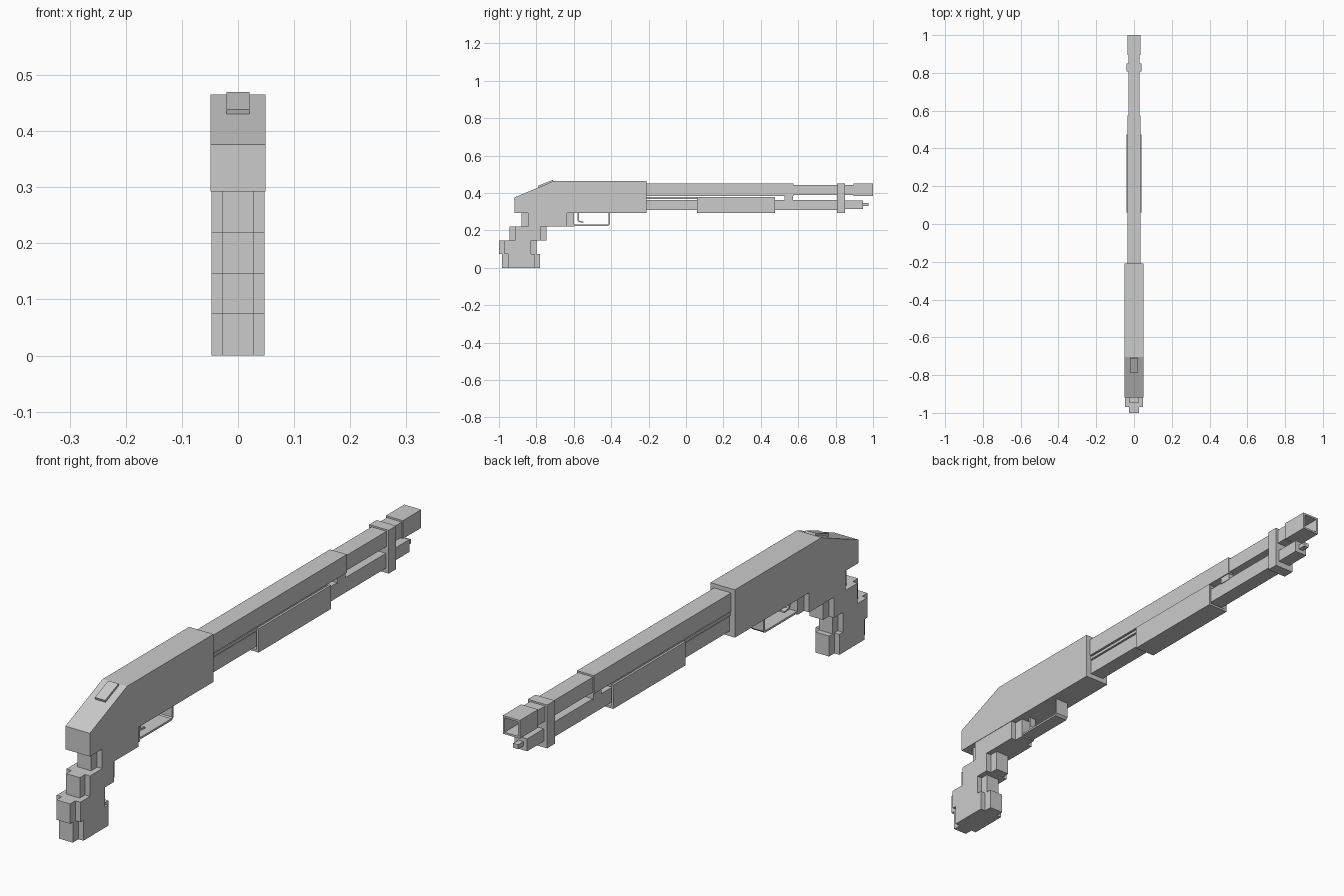
import bpy


def prism(name, axis, pts, a, b):
    """Extrude a closed 2D profile: axis 'x' takes (y, z) points, axis 'y' takes (x, z)."""
    def place(p, t):
        return (t, p[0], p[1]) if axis == 'x' else (p[0], t, p[1])
    n = len(pts)
    verts = [place(p, a) for p in pts] + [place(p, b) for p in pts]
    faces = [tuple(range(n)), tuple(range(2 * n - 1, n - 1, -1))]
    faces += [(i, i + n, (i + 1) % n + n, (i + 1) % n) for i in range(n)]
    me = bpy.data.meshes.new(name)
    me.from_pydata(verts, [], faces)
    ob = bpy.data.objects.new(name, me)
    bpy.context.collection.objects.link(ob)
    # consistent outward normals
    import bmesh
    bm = bmesh.new()
    bm.from_mesh(me)
    bmesh.ops.recalc_face_normals(bm, faces=bm.faces)
    bm.to_mesh(me)
    bm.free()
    return ob


def box(name, hw, y0, y1, z0, z1):
    """Box centred on x = 0 with half width hw."""
    return prism(name, 'x', [(y0, z0), (y1, z0), (y1, z1), (y0, z1)], -hw, hw)


def hollow(ob, hw, y0, y1, z0, z1):
    """Cut a box-shaped hollow out of a part."""
    cut = box(ob.name + "_cutter", hw, y0, y1, z0, z1)
    cut.hide_render = True
    cut.hide_set(True)
    cut.display_type = 'WIRE'
    mod = ob.modifiers.new("hollow", 'BOOLEAN')
    mod.operation = 'DIFFERENCE'
    mod.solver = 'EXACT'
    mod.object = cut


# Receiver with sloped rear, and the catch lying on the slope
prism("receiver", 'x', [(-0.918, 0.292), (-0.21, 0.292), (-0.21, 0.465),
                        (-0.705, 0.465), (-0.918, 0.376)], -0.049, 0.049)
prism("safety_catch", 'x', [(-0.787, 0.430), (-0.709, 0.462),
                            (-0.713, 0.470), (-0.790, 0.439)], -0.0205, 0.0205)

# Stepped grip: at each level a narrow core juts past a wider block
levels = [  # z0, z1, core back, core front, wide back, wide front
    (0.220, 0.292, -0.880, -0.600, -0.845, -0.637),
    (0.146, 0.220, -0.945, -0.745, -0.915, -0.778),
    (0.074, 0.146, -1.000, -0.800, -0.970, -0.830),
    (0.000, 0.074, -0.985, -0.780, -0.953, -0.810),
]
for i, (z0, z1, cb, cf, wb, wf) in enumerate(levels):
    prism(f"grip_step_{i + 1}", 'x', [(cb, z0), (cf, z0), (cf, z1), (cb, z1)], -0.0275, 0.0275)
    box(f"grip_side_{i + 1}", 0.0475, wb, wf, z0, z1)

# Trigger guard strap and trigger
prism("trigger_guard", 'x', [(-0.60, 0.225), (-0.415, 0.225), (-0.407, 0.233), (-0.407, 0.292),
                             (-0.414, 0.292), (-0.414, 0.236), (-0.418, 0.232),
                             (-0.60, 0.232)], -0.026, 0.026)
prism("trigger", 'x', [(-0.580, 0.292), (-0.580, 0.252), (-0.574, 0.245), (-0.547, 0.242),
                       (-0.547, 0.248), (-0.570, 0.251), (-0.573, 0.256),
                       (-0.573, 0.292)], -0.012, 0.012)

# Barrel: thick rear, slimmer front, open square muzzle
box("barrel_rear", 0.034, -0.21, 0.575, 0.384, 0.450)
box("barrel_front", 0.030, 0.575, 0.90, 0.389, 0.444)
muzzle = box("muzzle", 0.034, 0.895, 1.0, 0.384, 0.450)
hollow(muzzle, 0.027, 0.91, 1.1, 0.391, 0.443)

# Magazine tube below the barrel with cap and tip
box("magazine_tube", 0.028, -0.21, 0.85, 0.310, 0.364)
box("magazine_cap", 0.025, 0.85, 0.945, 0.315, 0.360)
box("magazine_tip", 0.010, 0.945, 0.975, 0.330, 0.346)

# Bands joining barrel and magazine
box("barrel_band", 0.039, 0.807, 0.850, 0.293, 0.450)
box("barrel_hanger", 0.030, 0.527, 0.573, 0.360, 0.390)

# Sliding forend shell and the bar driving it
prism("forend", 'y', [(-0.041, 0.293), (0.041, 0.293), (0.041, 0.379), (0.033, 0.379),
                      (0.033, 0.301), (-0.033, 0.301), (-0.033, 0.379),
                      (-0.041, 0.379)], 0.06, 0.475)
box("action_bar", 0.031, -0.21, 0.47, 0.368, 0.379)
